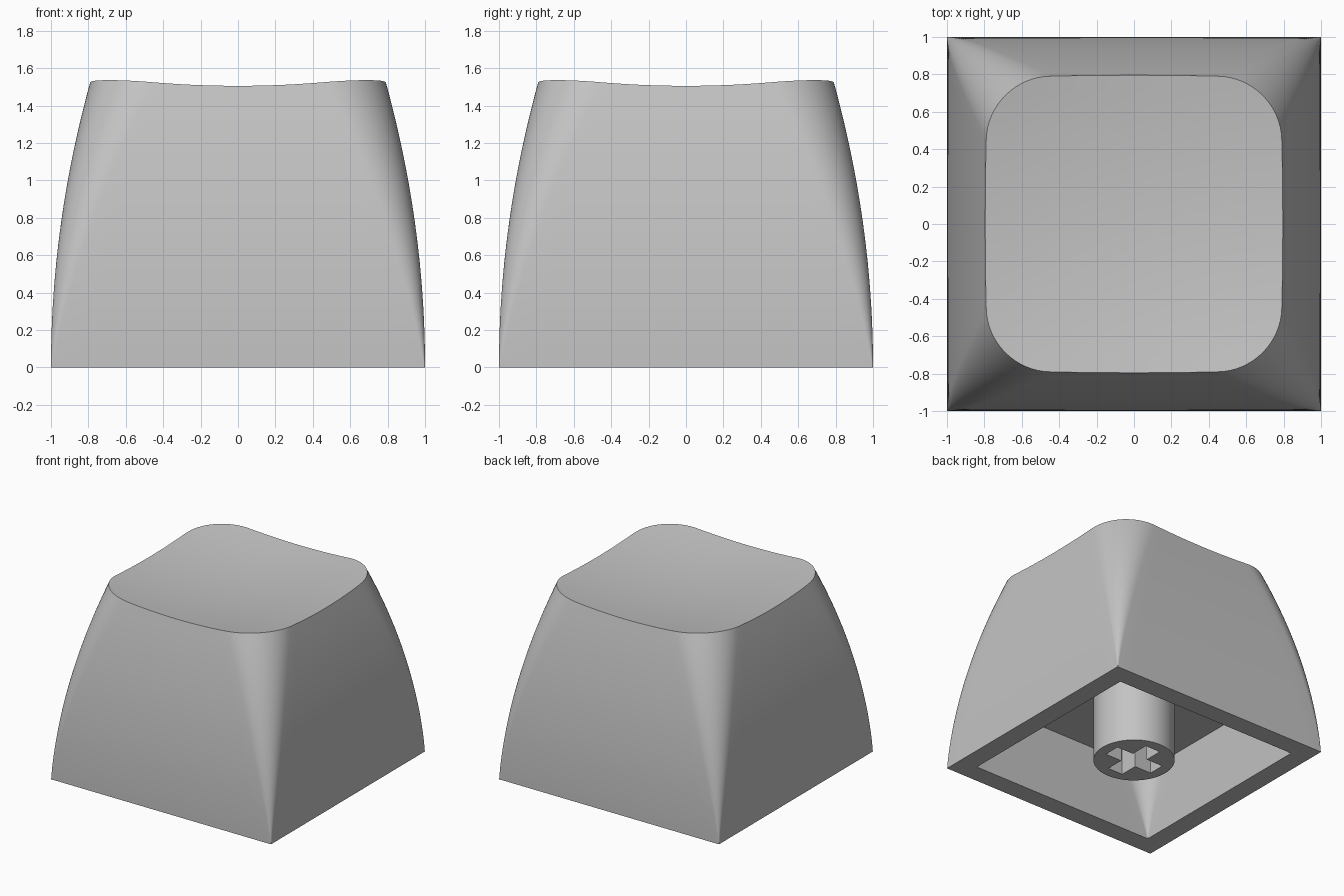
import bpy, bmesh
from math import sin, cos, pi, radians

if "Cube" in bpy.data.objects:
    bpy.data.objects.remove(bpy.data.objects["Cube"])

TOP_W, TOP_R, TOP_Z = 0.79, 0.34, 1.525   # half width, corner radius, height of the top
CAVITY_W, CEILING_W, CEILING_R = 0.84, 0.8, 0.23
CEILING, SOCKET_DEPTH = 0.56, 0.44
ARC, SIDE, STEPS, DISH = 16, 14, 20, 10

grey = bpy.data.materials.new("plain grey")
grey.use_nodes = True
colour = (0.55, 0.55, 0.55, 1)
grey.diffuse_color = colour
grey.node_tree.nodes["Principled BSDF"].inputs["Base Color"].default_value = colour


def add_object(name, bm):
    bmesh.ops.recalc_face_normals(bm, faces=bm.faces)
    mesh = bpy.data.meshes.new(name)
    bm.to_mesh(mesh)
    bm.free()
    mesh.materials.append(grey)
    obj = bpy.data.objects.new(name, mesh)
    bpy.context.collection.objects.link(obj)
    return obj


def smooth(obj):
    bpy.ops.object.select_all(action='DESELECT')
    obj.select_set(True)
    bpy.context.view_layer.objects.active = obj
    bpy.ops.object.shade_smooth_by_angle(angle=radians(35))


def rounded_square(w, r):
    """Closed outline: one corner arc and one side, turned four times."""
    c = w - r
    quarter = [(c + r * cos(pi / 2 * i / ARC), c + r * sin(pi / 2 * i / ARC))
               for i in range(ARC + 1)]
    quarter += [(c - 2 * c * i / SIDE, w) for i in range(1, SIDE)]
    points = []
    for _ in range(4):
        points += quarter
        quarter = [(-y, x) for x, y in quarter]
    return points


def dish(x, y):
    return 1.447 + 0.093 * (x * x + y * y)


def half_width(t):
    """Curved taper of the outer walls."""
    return 1 - (1 - TOP_W) * t * t


def wall_ring(t):
    """Outer wall outline, its taper following the true height of each point."""
    ring = []
    for x, y in rounded_square(half_width(t), max(TOP_R * t, 0.004)):
        z = t * dish(x, y)
        s = half_width(z / TOP_Z) / half_width(t)
        ring.append((x * s, y * s, z))
    return ring


# Cap shell: cavity wall down, rim, outer wall up, then the dished top
rings = []
for i in range(STEPS, -1, -1):
    t = i / STEPS
    w = CAVITY_W + (CEILING_W - CAVITY_W) * t
    rings.append([(x, y, t * CEILING)
                  for x, y in rounded_square(w, max(CEILING_R * t, 0.004))])
rings += [wall_ring(i / STEPS) for i in range(STEPS + 1)]
edge = rings[-1]
for i in range(DISH - 1, 0, -1):
    s = i / DISH
    rings.append([(x * s, y * s, dish(x * s, y * s)) for x, y, _ in edge])

bm = bmesh.new()
loops = [[bm.verts.new(p) for p in ring] for ring in rings]
n = len(loops[0])
for low, high in zip(loops, loops[1:]):
    for i in range(n):
        j = (i + 1) % n
        bm.faces.new((low[i], low[j], high[j], high[i]))
bm.faces.new(loops[0])
centre = bm.verts.new((0, 0, dish(0, 0)))
for i in range(n):
    bm.faces.new((loops[-1][i], loops[-1][(i + 1) % n], centre))
smooth(add_object("cap_shell", bm))


def prism(name, outline, z0, z1):
    bm = bmesh.new()
    base = bm.faces.new([bm.verts.new((x, y, z0)) for x, y in outline])
    new = bmesh.ops.extrude_face_region(bm, geom=[base], use_keep_orig=True)["geom"]
    for v in new:
        if isinstance(v, bmesh.types.BMVert):
            v.co.z = z1
    return add_object(name, bm)


# Mounting stem with a cross shaped socket
stem = prism("mounting_stem", [(0.306 * cos(2 * pi * i / 64), 0.306 * sin(2 * pi * i / 64))
                               for i in range(64)], 0, CEILING + 0.01)
a, b = 0.22, 0.068
cross, arm = [], [(a, -b), (a, b), (b, b)]
for _ in range(4):
    cross += arm
    arm = [(-y, x) for x, y in arm]
cutter = prism("socket_cutter", cross, -0.1, SOCKET_DEPTH)
cutter.hide_render = True

cut = stem.modifiers.new("socket", 'BOOLEAN')
cut.operation, cut.solver, cut.object = 'DIFFERENCE', 'EXACT', cutter
bpy.context.view_layer.objects.active = stem
bpy.ops.object.modifier_apply(modifier=cut.name)
bpy.data.objects.remove(cutter)
smooth(stem)
